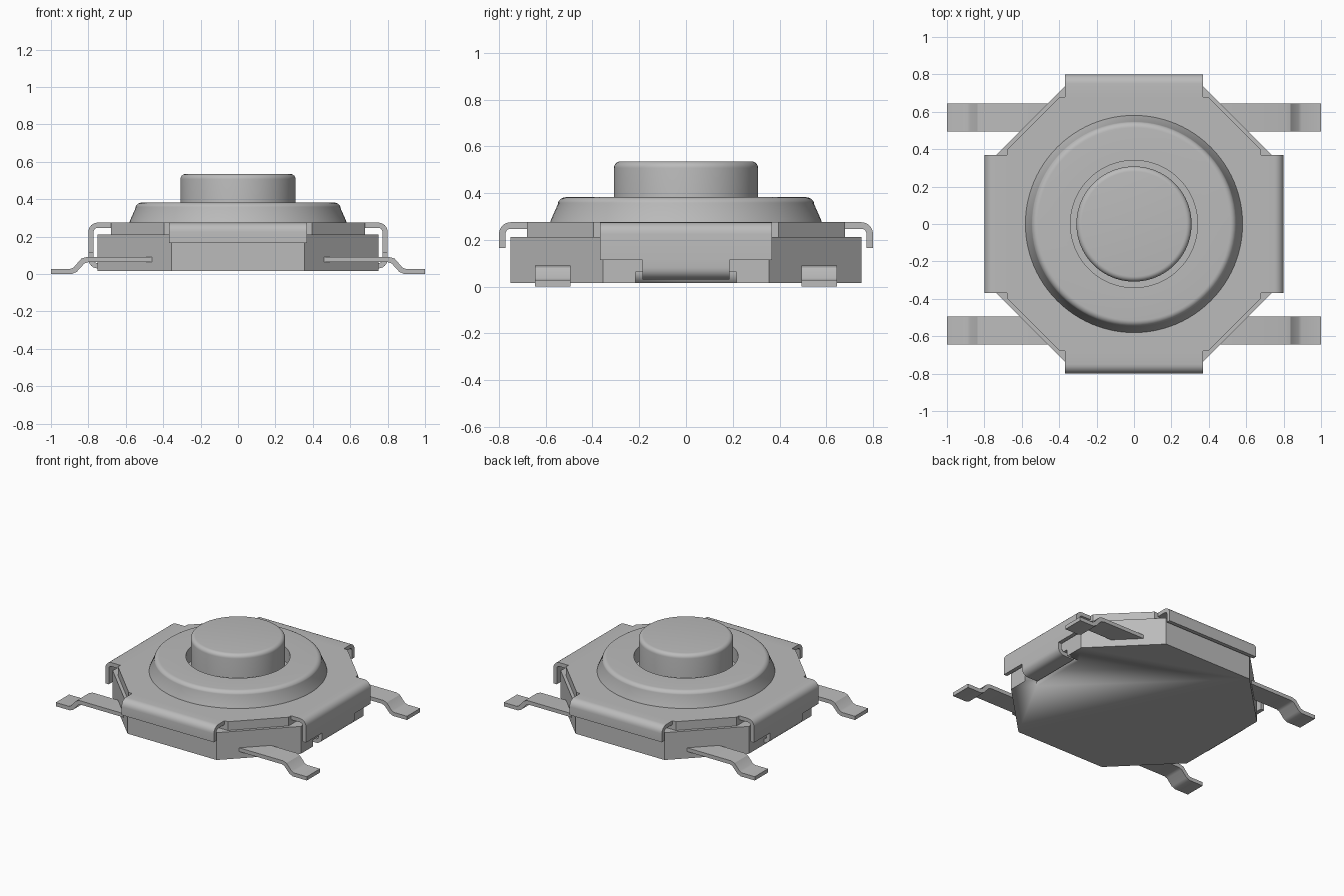
import bpy, bmesh, math
from mathutils import Matrix

cube = bpy.data.objects.get("Cube")
if cube:
    bpy.data.objects.remove(cube, do_unlink=True)

# Single flat grey
grey = bpy.data.materials.new("plain grey")
grey.use_nodes = True
GREY = (0.5, 0.5, 0.5, 1)
grey.diffuse_color = GREY
grey.node_tree.nodes["Principled BSDF"].inputs["Base Color"].default_value = GREY


def finish(name, bm, angle=30):
    bmesh.ops.recalc_face_normals(bm, faces=bm.faces)
    me = bpy.data.meshes.new(name)
    bm.to_mesh(me)
    bm.free()
    me.shade_smooth()
    me.set_sharp_from_angle(angle=math.radians(angle))
    me.materials.append(grey)
    ob = bpy.data.objects.new(name, me)
    bpy.context.collection.objects.link(ob)
    return ob


def extrude(name, pts, shift, turn=0):
    """Close the 3D outline and sweep it along shift, then turn about z."""
    bm = bmesh.new()
    face = bm.faces.new([bm.verts.new(p) for p in pts])
    new = bmesh.ops.extrude_face_region(bm, geom=[face])["geom"]
    bmesh.ops.translate(bm, vec=shift,
                        verts=[v for v in new if isinstance(v, bmesh.types.BMVert)])
    bm.transform(Matrix.Rotation(math.radians(turn), 4, 'Z'))
    return finish(name, bm)


def octagon(name, r, flat, z0, z1):
    pts = [(r, -flat), (r, flat), (flat, r), (-flat, r),
           (-r, flat), (-r, -flat), (-flat, -r), (flat, -r)]
    return extrude(name, [(x, y, z0) for x, y in pts], (0, 0, z1 - z0))


def strip(name, profile, y0, y1, turn=0):
    return extrude(name, [(x, y0, z) for x, z in profile], (0, y1 - y0, 0), turn)


def arc(cx, cz, r, a0, a1, n=6):
    angles = [math.radians(a0 + (a1 - a0) * i / n) for i in range(n + 1)]
    return [(cx + r * math.cos(a), cz + r * math.sin(a)) for a in angles]


def lathe(name, profile, closed=False, n=96):
    bm = bmesh.new()
    vs = [bm.verts.new((x, 0, z)) for x, z in profile]
    pairs = list(zip(vs, vs[1:])) + ([(vs[-1], vs[0])] if closed else [])
    edges = [bm.edges.new(p) for p in pairs]
    bmesh.ops.spin(bm, geom=vs + edges, axis=(0, 0, 1), cent=(0, 0, 0),
                   angle=math.tau, steps=n)
    bmesh.ops.remove_doubles(bm, verts=bm.verts, dist=1e-5)
    return finish(name, bm)


# Housing with a notch under each side for the folded tabs
body = octagon("housing", 0.75, 0.355, 0.015, 0.212)
for side, turn in (("left", 0), ("right", 180)):
    cutter = strip(side + "_notch_cutter",
                   [(0.65, -0.05), (0.9, -0.05), (0.9, 0.063), (0.65, 0.063)],
                   -0.215, 0.215, turn)
    cutter.hide_render = True
    cutter.hide_viewport = True
    cutter.display_type = 'WIRE'
    mod = body.modifiers.new(side + "_notch", 'BOOLEAN')
    mod.operation = 'DIFFERENCE'
    mod.solver = 'EXACT'
    mod.object = cutter
# Bake the notches and drop the cutters
bpy.context.view_layer.update()
graph = bpy.context.evaluated_depsgraph_get()
baked = bpy.data.meshes.new_from_object(body.evaluated_get(graph))
body.modifiers.clear()
body.data = baked
for side in ("left", "right"):
    bpy.data.objects.remove(bpy.data.objects[side + "_notch_cutter"], do_unlink=True)

# Cover plate
octagon("cover_plate", 0.68, 0.395, 0.212, 0.275)


# Flaps bent down from the cover: short front and back, longer on the sides
def flap_profile(bottom):
    return ([(0.68, 0.275)] + arc(0.75, 0.225, 0.05, 90, 0)
            + [(0.80, bottom), (0.772, bottom)]
            + arc(0.75, 0.225, 0.022, 0, 90) + [(0.68, 0.247)])


for name, turn, bottom in (("left", 0, 0.113), ("back", 90, 0.165),
                           ("right", 180, 0.113), ("front", 270, 0.165)):
    strip(name + "_flap", flap_profile(bottom), -0.368, 0.368, turn)

# Narrow tabs that hook under the housing
tab = ([(0.80, 0.113)] + arc(0.75, 0.08, 0.05, 0, -90) + [(0.67, 0.03), (0.67, 0.058)]
       + arc(0.75, 0.08, 0.022, -90, 0) + [(0.772, 0.113)])
for name, turn in (("left", 0), ("right", 180)):
    strip(name + "_hook_tab", tab, -0.185, 0.185, turn)

# Raised round collar with a bore
lathe("collar", [(0.34, 0.27), (0.582, 0.27), (0.578, 0.285), (0.547, 0.355)]
      + arc(0.515, 0.348, 0.034, 20, 90) + [(0.34, 0.382)], closed=True)

# Push button
lathe("button", [(0, 0.25), (0.308, 0.25)]
      + arc(0.28, 0.507, 0.028, 0, 90) + [(0, 0.535)])

# Gull-wing leads
lead = [(0.42, 0.064), (0.80, 0.064), (0.822, 0.056), (0.862, 0.012), (0.888, 0.0),
        (1.0, 0.0), (1.0, 0.027), (0.897, 0.027), (0.878, 0.036), (0.838, 0.082),
        (0.81, 0.091), (0.42, 0.091)]
for name, turn, y0 in (("back_left", 0, 0.495), ("front_left", 0, -0.645),
                       ("front_right", 180, 0.495), ("back_right", 180, -0.645)):
    strip(name + "_lead", lead, y0, y0 + 0.15, turn)
